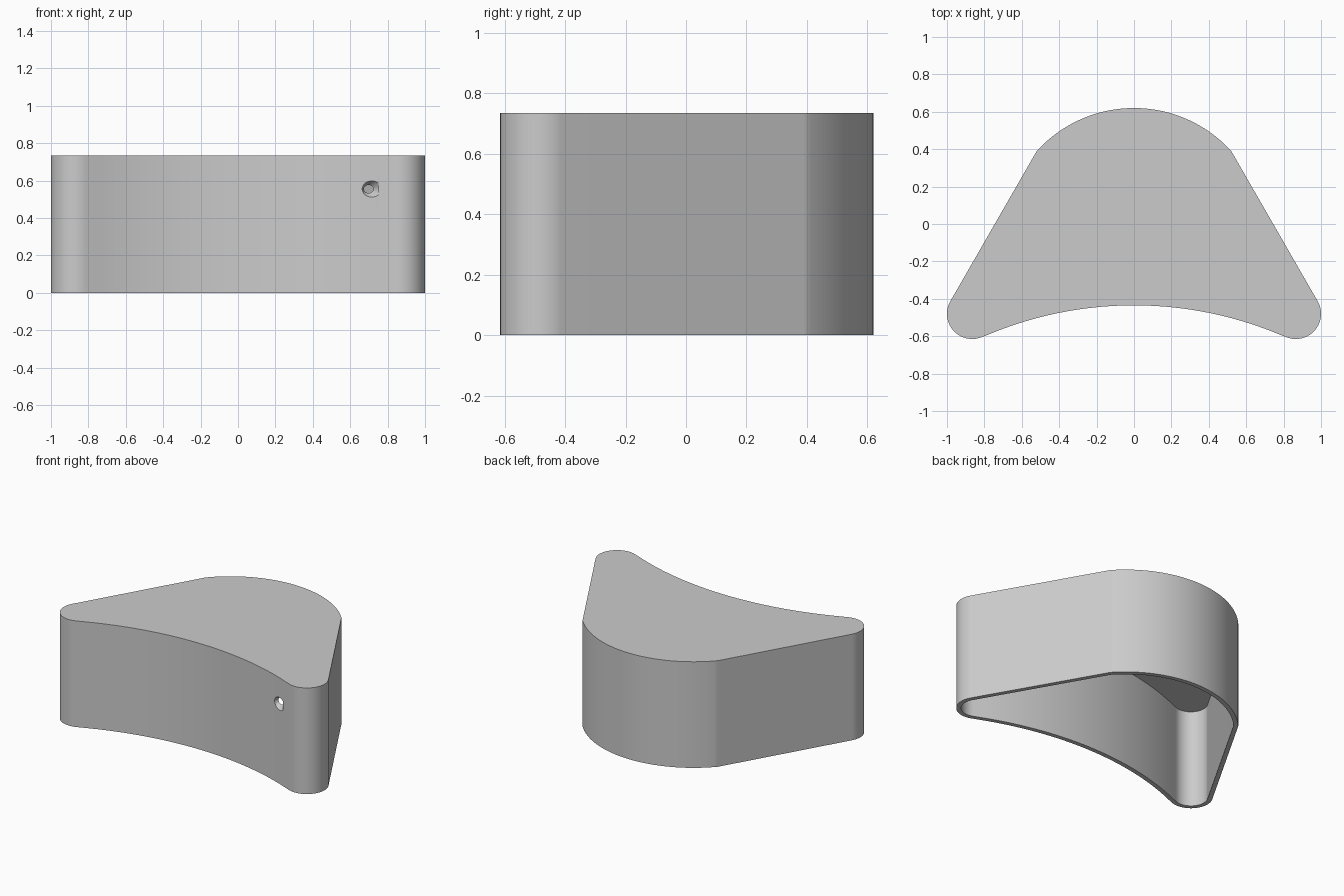
import bpy
import bmesh
from math import sin, cos, radians
from mathutils import Vector

HEIGHT, WALL, CEILING = 0.735, 0.03, 0.675

if "Cube" in bpy.data.objects:
    bpy.data.objects.remove(bpy.data.objects["Cube"], do_unlink=True)

grey = bpy.data.materials.new("plain_grey")
grey.use_nodes = True
grey.diffuse_color = (0.6, 0.6, 0.6, 1)
grey.node_tree.nodes["Principled BSDF"].inputs["Base Color"].default_value = (0.6, 0.6, 0.6, 1)


def arc(cx, cy, radius, start, end, steps):
    """Points on an arc; angles in degrees, measured clockwise from +y."""
    angles = [radians(start + (end - start) * i / steps) for i in range(steps + 1)]
    return [(cx + radius * sin(a), cy + radius * cos(a)) for a in angles]


def outline(inset):
    """Closed plan outline, moved inwards by inset."""
    half = arc(0, -0.083, 0.703 - inset, 0, 47.7, 20)              # rounded back
    half += arc(0.865, -0.48, 0.135 - inset, 60.3, 203.5, 20)      # rounded tip
    half += arc(0, -2.455, 2.02 + inset, 23.7, 0, 20)[1:]          # concave front
    return half + [(-x, y) for x, y in reversed(half[1:-1])]


# Hollow body, open at the bottom
bm = bmesh.new()


def ring(points, z):
    return [bm.verts.new((x, y, z)) for x, y in points]


def bridge(a, b):
    for i in range(len(a)):
        j = (i + 1) % len(a)
        bm.faces.new((a[i], a[j], b[j], b[i]))


outer, inner = outline(0), outline(WALL)
top, base = ring(outer, HEIGHT), ring(outer, 0)
rim, ceiling = ring(inner, 0), ring(inner, CEILING)
for a, b in ((top, base), (base, rim), (rim, ceiling)):
    bridge(a, b)
bm.faces.new(top)
bm.faces.new(ceiling)
bmesh.ops.recalc_face_normals(bm, faces=bm.faces)
mesh = bpy.data.meshes.new("shell")
bm.to_mesh(mesh)
bm.free()
mesh.materials.append(grey)
shell = bpy.data.objects.new("shell", mesh)
bpy.context.collection.objects.link(shell)

# Tapered hole through the front wall
axis = Vector((-0.2, 1, 0))
bpy.ops.mesh.primitive_cone_add(vertices=32, radius1=0.058, radius2=0.012, depth=0.08,
                                location=(0.695, -0.55, 0.555))
cutter = bpy.context.object
cutter.name = "hole_cutter"
cutter.rotation_euler = axis.to_track_quat("Z", "Y").to_euler()
cutter.hide_render = True
cutter.data.materials.append(grey)

bpy.ops.object.select_all(action="DESELECT")
shell.select_set(True)
bpy.context.view_layer.objects.active = shell
cut = shell.modifiers.new("hole", "BOOLEAN")
cut.operation = "DIFFERENCE"
cut.solver = "EXACT"
cut.object = cutter
bpy.ops.object.modifier_apply(modifier=cut.name)
bpy.data.objects.remove(cutter, do_unlink=True)

# Smooth curves, crisp rims
bpy.ops.object.shade_smooth_by_angle(angle=radians(30))
weighted = shell.modifiers.new("even_shading", "WEIGHTED_NORMAL")
weighted.keep_sharp = True
